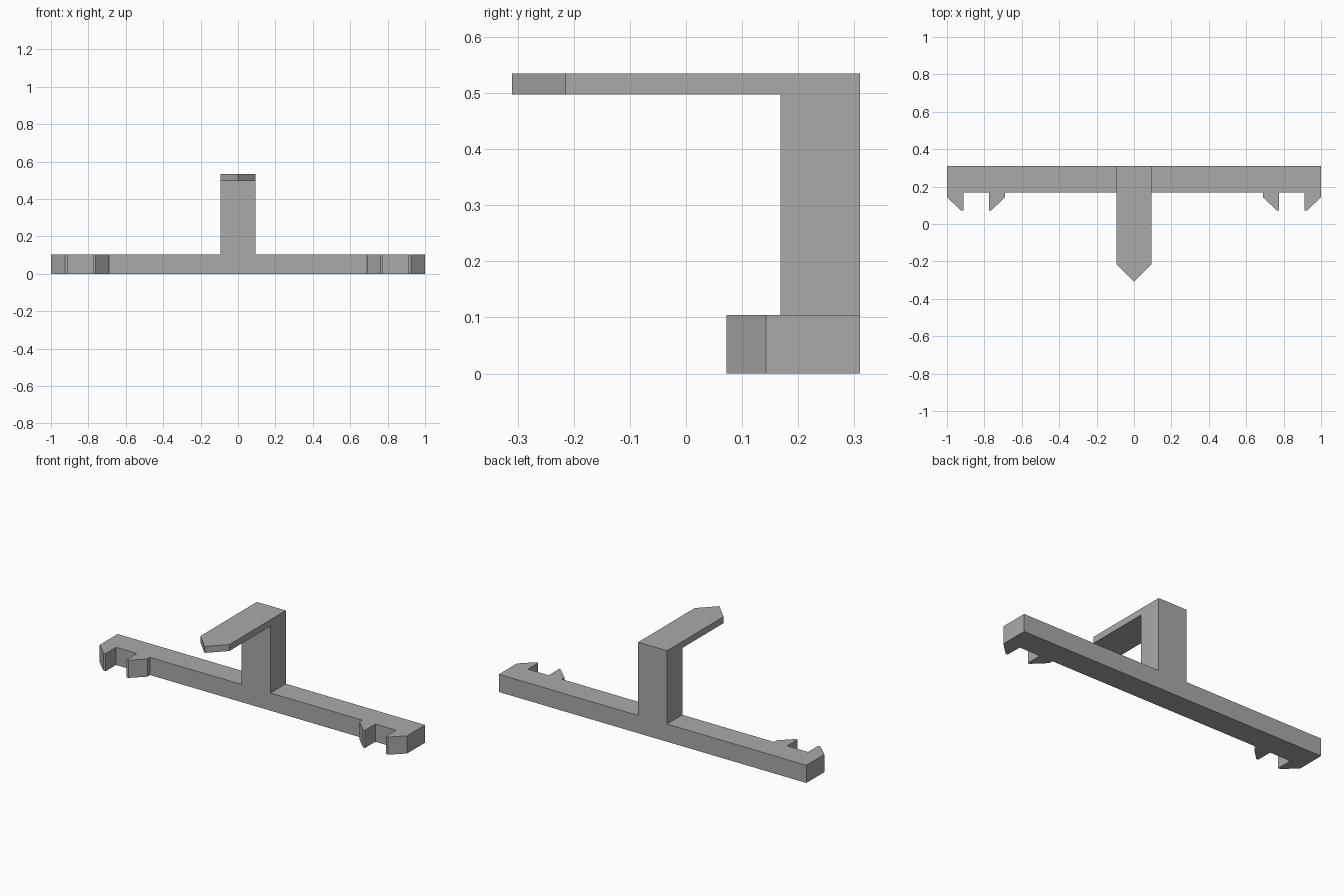
import bpy
import bmesh
from math import radians

cube = bpy.data.objects.get("Cube")
if cube:
    bpy.data.objects.remove(cube, do_unlink=True)

# Plain grey plastic
GREY = (0.4, 0.4, 0.4, 1)
grey = bpy.data.materials.new("plain grey")
grey.use_nodes = True
grey.diffuse_color = GREY
grey.node_tree.nodes["Principled BSDF"].inputs["Base Color"].default_value = GREY


def loft(name, sections):
    """Skin matching closed sections into a flat-sided solid, capped at both ends."""
    bm = bmesh.new()
    rings = [[bm.verts.new(p) for p in section] for section in sections]
    for a, b in zip(rings, rings[1:]):
        for i in range(len(a)):
            j = (i + 1) % len(a)
            bm.faces.new((a[i], a[j], b[j], b[i]))
    bm.faces.new(rings[0])
    bm.faces.new(rings[-1])
    bmesh.ops.recalc_face_normals(bm, faces=bm.faces)
    # Merge coplanar strips into single clean faces
    bmesh.ops.dissolve_limit(bm, angle_limit=radians(1), verts=bm.verts, edges=bm.edges)
    mesh = bpy.data.meshes.new(name)
    bm.to_mesh(mesh)
    bm.free()
    mesh.materials.append(grey)
    obj = bpy.data.objects.new(name, mesh)
    bpy.context.collection.objects.link(obj)
    return obj


BACK, FRONT = 0.31, 0.168       # depth range of bar and post
BAR_TOP = 0.104
ARM_BOTTOM, ARM_TOP = 0.497, 0.535
HALF_WIDTH = 0.094

# Crossbar with a pair of barbed clips at each end: half outline, then mirrored
SHOULDER, BARB = 0.143, 0.072
half = [(0.69, FRONT), (0.69, SHOULDER), (0.763, BARB), (0.776, BARB),
        (0.776, FRONT), (0.911, FRONT), (0.911, BARB), (0.925, BARB),
        (1, SHOULDER), (1, BACK)]
outline = half + [(-x, y) for x, y in reversed(half)]
loft("crossbar_with_clips", [[(x, y, z) for x, y in outline] for z in (0, BAR_TOP)])

# Upright post and forward arm as one hook, its tip pointed at the centre
sections = []
for x, tip in ((-HALF_WIDTH, -0.215), (0, -0.31), (HALF_WIDTH, -0.215)):
    sections.append([(x, BACK, BAR_TOP), (x, BACK, ARM_TOP), (x, tip, ARM_TOP),
                     (x, tip, ARM_BOTTOM), (x, FRONT, ARM_BOTTOM), (x, FRONT, BAR_TOP)])
loft("upright_hook", sections)
